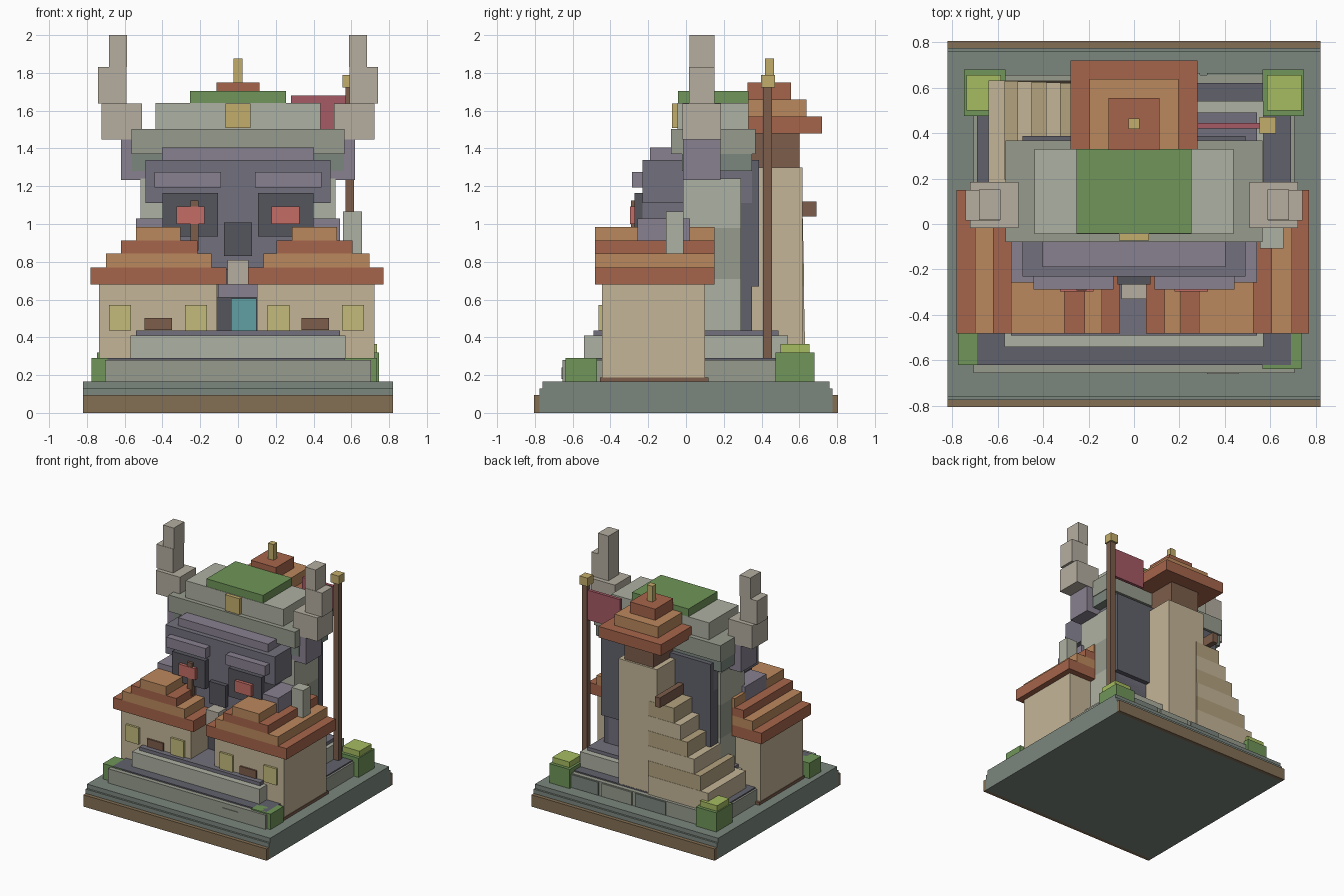
import bpy, bmesh

COL = {
    "dirt": (0.23, 0.16, 0.09), "moss": (0.20, 0.24, 0.21), "olive": (0.31, 0.33, 0.27),
    "stone": (0.42, 0.44, 0.36), "slate": (0.12, 0.12, 0.15), "dark": (0.17, 0.16, 0.20),
    "violet": (0.25, 0.22, 0.28), "black": (0.09, 0.09, 0.11), "tan": (0.55, 0.46, 0.31),
    "tan_dark": (0.45, 0.36, 0.21), "red": (0.38, 0.13, 0.07), "orange": (0.50, 0.25, 0.11),
    "wood": (0.20, 0.11, 0.07), "gold": (0.55, 0.42, 0.15), "window": (0.55, 0.50, 0.20),
    "leaf": (0.16, 0.30, 0.10), "lime": (0.38, 0.50, 0.12), "eye": (0.55, 0.15, 0.13),
    "flag": (0.38, 0.10, 0.13), "teal": (0.12, 0.35, 0.36), "horn": (0.46, 0.42, 0.35),
}
MATS = {}
for key, rgb in COL.items():
    MATS[key] = bpy.data.materials.new(key)
    MATS[key].diffuse_color = (*rgb, 1)


def box(name, mat, x0, x1, y0, y1, z0, z1):
    """Axis-aligned block given by its limits."""
    bm = bmesh.new()
    bmesh.ops.create_cube(bm, size=1)
    for v in bm.verts:
        v.co = ((x0 + x1) / 2 + v.co.x * (x1 - x0),
                (y0 + y1) / 2 + v.co.y * (y1 - y0),
                (z0 + z1) / 2 + v.co.z * (z1 - z0))
    me = bpy.data.meshes.new(name)
    bm.to_mesh(me)
    bm.free()
    me.materials.append(MATS[mat])
    ob = bpy.data.objects.new(name, me)
    bpy.context.collection.objects.link(ob)
    return ob


def pair(name, mat, x0, x1, *rest):
    """The same block on both sides of x = 0."""
    box(name + "_right", mat, x0, x1, *rest)
    box(name + "_left", mat, -x1, -x0, *rest)


def wide(name, mat, half, *rest):
    """Block centred on x = 0."""
    box(name, mat, -half, half, *rest)


# Ground
wide("ground_lower", "moss", 0.82, -0.775, 0.775, 0, 0.13)
wide("ground_upper", "moss", 0.82, -0.76, 0.76, 0.13, 0.165)
wide("dirt_front", "dirt", 0.82, -0.805, -0.775, 0, 0.095)
wide("dirt_back", "dirt", 0.82, 0.775, 0.805, 0, 0.095)

# Stepped foundation
wide("foundation", "olive", 0.705, -0.655, 0.655, 0.165, 0.28)
wide("foundation_top", "slate", 0.69, -0.62, 0.62, 0.28, 0.29)
wide("terrace", "stone", 0.57, -0.54, 0.54, 0.29, 0.41)
wide("terrace_top", "dark", 0.54, -0.49, 0.49, 0.41, 0.437)
for i, x in enumerate((-0.28, 0.02, 0.32)):
    box(f"back_stone_{i}", "moss" if i % 2 == 0 else "olive", x, x + 0.27, 0.64, 0.665, 0.17, 0.275)
box("front_stone", "olive", 0.32, 0.46, -0.66, -0.64, 0.18, 0.24)

# Bushes
box("front_bush_left", "leaf", -0.775, -0.61, -0.62, -0.47, 0.165, 0.29)
box("front_bush_right", "leaf", 0.565, 0.737, -0.637, -0.47, 0.165, 0.29)
pair("back_bush", "leaf", 0.565, 0.747, 0.475, 0.68, 0.165, 0.32)
pair("back_bush_top", "lime", 0.585, 0.737, 0.5, 0.655, 0.32, 0.365)

# Two houses with stepped roofs, windows and flower boxes
HOUSES = {
    "left": (-0.735, -0.11, [(-0.78, -0.062), (-0.70, -0.14), (-0.62, -0.215), (-0.54, -0.305)],
             (-0.625, -0.222), -0.422),
    "right": (0.10, 0.722, [(0.053, 0.77), (0.135, 0.695), (0.205, 0.607), (0.285, 0.525)],
              (0.215, 0.608), 0.408),
}
ROOF_Z = (0.68, 0.77, 0.845, 0.912, 0.985)
for side, (x0, x1, roof, windows, planter) in HOUSES.items():
    box(f"house_{side}", "tan", x0, x1, -0.445, 0.10, 0.185, 0.69)
    box(f"house_sill_{side}", "wood", x0 - 0.005, x1 + 0.005, -0.455, 0.12, 0.165, 0.187)
    for i, (a, b) in enumerate(roof):
        box(f"roof_{side}_{i}", "orange" if i % 2 else "red", a, b, -0.482, 0.15, ROOF_Z[i], ROOF_Z[i + 1])
    for i, x in enumerate(windows):
        box(f"window_{side}_{i}", "window", x - 0.058, x + 0.058, -0.462, -0.44, 0.437, 0.57)
    box(f"planter_{side}", "wood", planter - 0.073, planter + 0.073, -0.458, -0.44, 0.44, 0.503)
box("chimney", "stone", 0.555, 0.657, -0.107, -0.012, 0.84, 1.065)

# Face: head, cheeks, eyes, brows, nose, tooth and doorway
wide("head", "dark", 0.49, -0.23, 0.35, 1.11, 1.34)
wide("jaw", "dark", 0.40, -0.23, 0.35, 0.76, 1.11)
wide("neck", "dark", 0.45, -0.20, 0.35, 0.437, 0.76)
wide("back_panel", "slate", 0.49, 0.29, 0.387, 0.67, 1.34)
wide("back_panel_base", "slate", 0.49, 0.29, 0.35, 0.437, 0.67)
pair("cheek", "violet", 0.38, 0.54, -0.257, 0.02, 0.84, 1.03)
pair("eye_socket", "black", 0.105, 0.40, -0.272, -0.22, 0.935, 1.165)
pair("pupil", "eye", 0.178, 0.325, -0.297, -0.26, 1.0, 1.092)
pair("brow", "violet", 0.09, 0.443, -0.287, -0.22, 1.193, 1.275)
wide("forehead", "violet", 0.402, -0.19, 0.0, 1.34, 1.405)
wide("nose", "black", 0.073, -0.265, -0.22, 0.83, 1.007)
wide("tooth", "horn", 0.055, -0.33, -0.2, 0.68, 0.81)
wide("lip", "violet", 0.105, -0.26, -0.18, 0.61, 0.68)
box("doorway", "black", -0.11, 0.1, -0.225, -0.19, 0.437, 0.61)
box("door", "teal", -0.037, 0.098, -0.24, -0.2, 0.437, 0.605)

# Stone pillars beside the head
for i, (z0, z1, m) in enumerate(((0.437, 0.71, "stone"), (0.71, 0.98, "olive"), (0.98, 1.24, "stone"))):
    pair(f"side_stone_{i}", m, 0.40, 0.515, -0.015, 0.292, z0, z1)

# Crown tiers
wide("crown_base", "moss", 0.56, -0.02, 0.35, 1.28, 1.37)
wide("crown_lower", "olive", 0.565, -0.08, 0.367, 1.37, 1.503)
wide("crown_upper", "stone", 0.437, -0.045, 0.33, 1.503, 1.64)
wide("crown_grass", "leaf", 0.253, -0.042, 0.33, 1.64, 1.703)
wide("crown_plaque", "gold", 0.065, -0.073, -0.04, 1.508, 1.637)

# Horns
pair("horn_root", "violet", 0.44, 0.62, -0.015, 0.182, 1.232, 1.447)
pair("horn_lower", "horn", 0.507, 0.722, -0.018, 0.185, 1.447, 1.637)
pair("horn_middle", "horn", 0.59, 0.742, 0.015, 0.15, 1.637, 1.83)
pair("horn_tip", "horn", 0.587, 0.682, 0.018, 0.152, 1.83, 2.0)

# Rear tower with stepped roof
wide("tower", "tan", 0.172, 0.35, 0.618, 0.165, 1.3)
wide("tower_lantern", "wood", 0.13, 0.35, 0.602, 1.3, 1.48)
for i, (h, d, z0, z1) in enumerate(((0.28, 0.28, 1.48, 1.57), (0.195, 0.197, 1.57, 1.66), (0.113, 0.115, 1.66, 1.75))):
    wide(f"tower_roof_{i}", "orange" if i == 1 else "red", h, 0.44 - d, 0.44 + d, z0, z1)
wide("finial", "gold", 0.025, 0.418, 0.465, 1.75, 1.877)

# Staircase up to the tower
for i, x in enumerate((-0.64, -0.57, -0.512, -0.45, -0.388, -0.325)):
    z = 0.43 + 0.12 * i
    box(f"stair_{i}", "tan_dark" if i % 2 else "tan", x, -0.1, 0.15 + 0.045 * i, 0.63 - 0.002 * i,
        0.165 if i == 0 else z - 0.12, z)
box("stair_beam", "wood", -0.25, -0.205, 0.34, 0.69, 1.04, 1.12)
box("front_post", "wood", -0.252, -0.208, -0.292, -0.25, 0.86, 1.125)

# Flag
box("flag_pole", "wood", 0.568, 0.614, 0.408, 0.455, 0.285, 1.73)
box("flag_cap", "gold", 0.552, 0.624, 0.397, 0.47, 1.722, 1.79)
box("flag", "flag", 0.28, 0.57, 0.42, 0.445, 1.44, 1.68)
